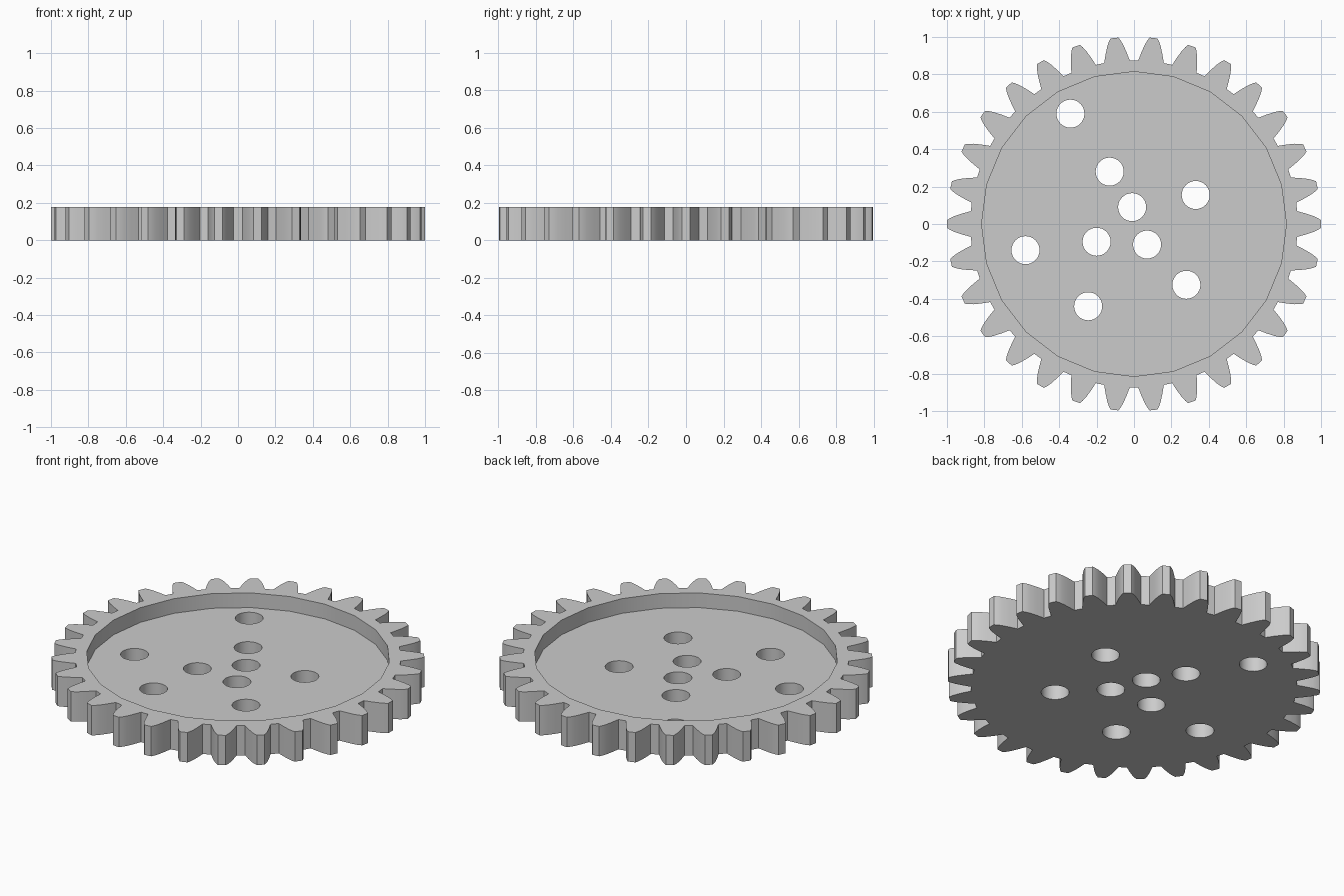
import bpy
import bmesh
from math import sin, cos, radians

TEETH = 30
THICKNESS = 0.177
FLOOR_Z = 0.09
RECESS_RADIUS = 0.815
HOLE_RADIUS = 0.075
# Half tooth from root to tip: radius, angle from the tooth's centre line
FLANK = [(0.875, 4.5), (0.92, 3.5), (0.96, 2.55), (0.985, 1.8), (1.0, 1.2)]
HOLES = [(-0.34, 0.59), (-0.13, 0.28), (-0.01, 0.09), (0.33, 0.155), (-0.58, -0.14),
         (-0.2, -0.095), (0.07, -0.11), (0.28, -0.325), (-0.245, -0.44)]

cube = bpy.data.objects.get("Cube")
if cube:
    bpy.data.objects.remove(cube, do_unlink=True)

grey = bpy.data.materials.new("plain_grey")
grey.use_nodes = True
colour = (0.6, 0.6, 0.6, 1)
grey.diffuse_color = colour
grey.node_tree.nodes["Principled BSDF"].inputs["Base Color"].default_value = colour


def prism(name, outline, bottom, top):
    """Extrude a flat outline into a solid."""
    bm = bmesh.new()
    face = bm.faces.new([bm.verts.new((x, y, bottom)) for x, y in outline])
    result = bmesh.ops.extrude_face_region(bm, geom=[face])
    raised = [v for v in result["geom"] if isinstance(v, bmesh.types.BMVert)]
    bmesh.ops.translate(bm, verts=raised, vec=(0, 0, top - bottom))
    bmesh.ops.recalc_face_normals(bm, faces=bm.faces)
    mesh = bpy.data.meshes.new(name)
    bm.to_mesh(mesh)
    bm.free()
    mesh.materials.append(grey)
    obj = bpy.data.objects.new(name, mesh)
    bpy.context.collection.objects.link(obj)
    return obj


def polar(radius, degrees):
    return radius * cos(radians(degrees)), radius * sin(radians(degrees))


def circle(radius, sides, centre=(0, 0)):
    points = [polar(radius, 360 * i / sides) for i in range(sides)]
    return [(x + centre[0], y + centre[1]) for x, y in points]


def cut(target, cutter):
    cutter.hide_render = True
    mod = target.modifiers.new("cut", 'BOOLEAN')
    mod.operation = 'DIFFERENCE'
    mod.solver = 'EXACT'
    mod.object = cutter
    bpy.ops.object.modifier_apply(modifier=mod.name)
    bpy.data.objects.remove(cutter, do_unlink=True)


# Toothed disc
tooth = [(r, -a) for r, a in FLANK] + [(r, a) for r, a in reversed(FLANK)]
outline = [polar(r, a + i * 360 / TEETH) for i in range(TEETH) for r, a in tooth]
gear = prism("gear_wheel", outline, 0, THICKNESS)
bpy.ops.object.select_all(action='DESELECT')
gear.select_set(True)
bpy.context.view_layer.objects.active = gear

# Shallow round recess in the upper face
cut(gear, prism("recess_cutter", circle(RECESS_RADIUS, 24), FLOOR_Z, 1))

# Through holes
for centre in HOLES:
    cut(gear, prism("hole_cutter", circle(HOLE_RADIUS, 32, centre), -1, 1))

bpy.ops.object.shade_smooth_by_angle(angle=radians(30))
